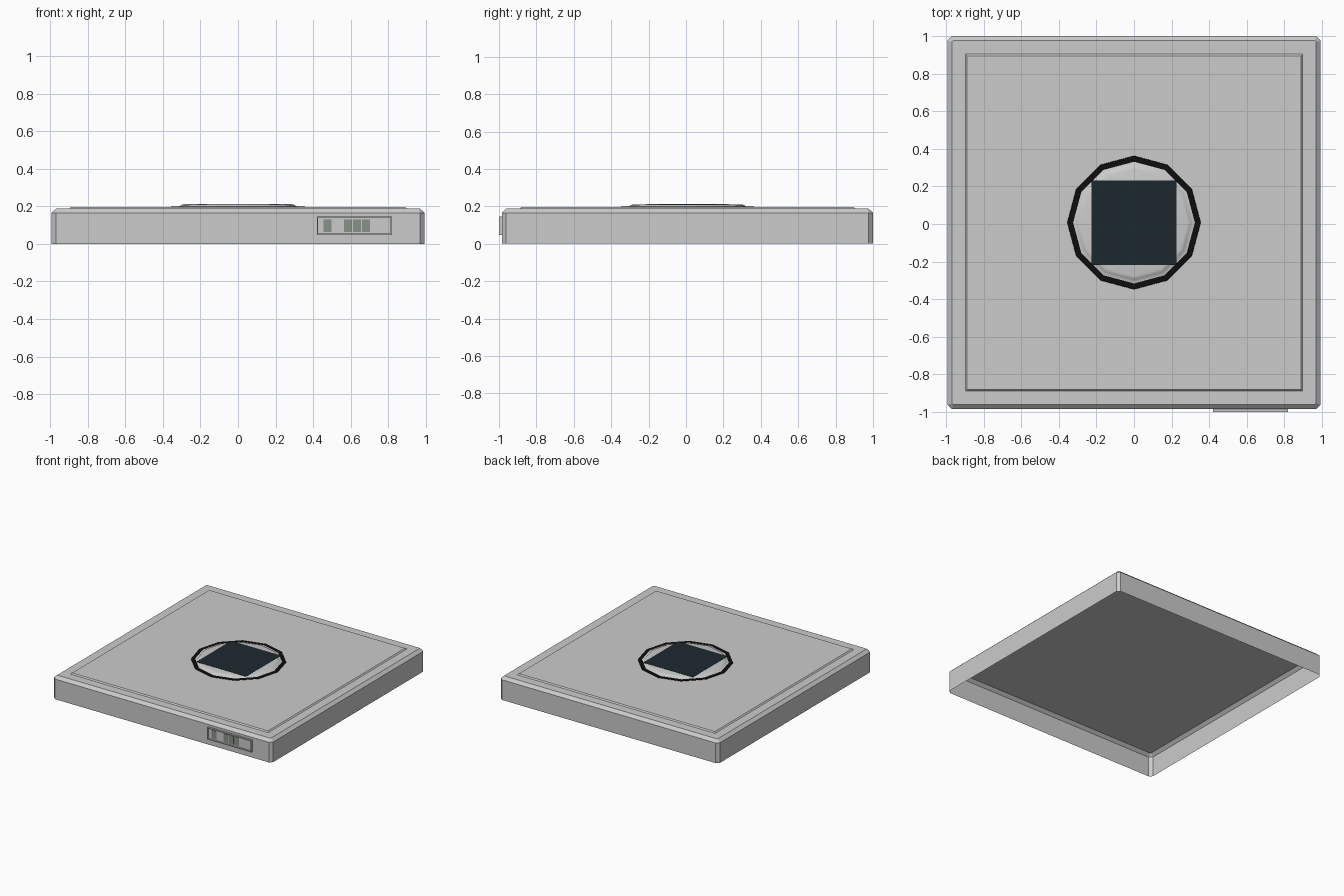
import bpy, bmesh
from math import sin, cos, tau

if "Cube" in bpy.data.objects:
    bpy.data.objects.remove(bpy.data.objects["Cube"])

CY = 0.0075  # the front label makes the body sit slightly back


def finish(name, bm, color=None, smooth=False):
    bmesh.ops.recalc_face_normals(bm, faces=bm.faces)
    me = bpy.data.meshes.new(name)
    bm.to_mesh(me)
    bm.free()
    ob = bpy.data.objects.new(name, me)
    bpy.context.collection.objects.link(ob)
    if smooth:
        for p in me.polygons:
            p.use_smooth = True
    if color:
        mat = bpy.data.materials.new(name + "_colour")
        mat.diffuse_color = (*color, 1)
        mat.use_nodes = True
        mat.node_tree.nodes["Principled BSDF"].inputs["Base Color"].default_value = mat.diffuse_color
        me.materials.append(mat)
    return ob


def loft(name, rings, cap=True, **kw):
    """Skin matching point rings; optionally close the last one."""
    bm = bmesh.new()
    vs = [[bm.verts.new(p) for p in r] for r in rings]
    n = len(vs[0])
    for a, b in zip(vs, vs[1:]):
        for i in range(n):
            j = (i + 1) % n
            bm.faces.new((a[i], a[j], b[j], b[i]))
    if cap:
        bm.faces.new(vs[-1])
    ob = finish(name, bm, **kw)
    # open shells: make the visible top face upward
    if cap and ob.data.polygons[-1].normal.z < 0 and abs(ob.data.polygons[-1].normal.z) > 0.5:
        ob.data.flip_normals()
    return ob


def octagon(h, c, z):
    """Square outline of half size h with corners cut by c."""
    pts = [(h, -h + c), (h, h - c), (h - c, h), (-h + c, h),
           (-h, h - c), (-h, -h + c), (-h + c, -h), (h - c, -h)]
    return [(x, y + CY, z) for x, y in pts]


def square(h, z):
    return [(x * h, y * h + CY, z) for x, y in ((-1, -1), (1, -1), (1, 1), (-1, 1))]


def circle(r, z, n=12):
    return [(r * cos(tau * i / n), r * sin(tau * i / n) + CY, z) for i in range(n)]


def front_rect(x0, x1, z0, z1, y):
    return [(x0, y, z0), (x1, y, z0), (x1, y, z1), (x0, y, z1)]


# Slab body: chamfered shell, open underneath
loft("body_shell", [octagon(0.9925, 0.023, 0), octagon(0.9925, 0.023, 0.165),
                    octagon(0.968, 0.006, 0.188)])

# Raised top panel
loft("top_panel", [square(0.897, 0.188), square(0.888, 0.197)])

# Twelve-sided black ring around the lens
loft("lens_ring", [circle(0.356, 0.1965), circle(0.354, 0.199), circle(0.324, 0.199)],
     cap=False, color=(0.004, 0.004, 0.004))

# Shallow domed lens
loft("lens_dome", [circle(0.326, 0.198), circle(0.31, 0.2),
                   circle(0.303, 0.207), circle(0.285, 0.211)], smooth=True)

# Dark square screen on the lens
loft("lens_screen", [square(0.225, 0.2105), square(0.225, 0.2125)],
     color=(0.012, 0.022, 0.027))

# Front display frame with recessed face
loft("display_frame", [front_rect(0.42, 0.82, 0.048, 0.146, -0.985),
                       front_rect(0.42, 0.82, 0.048, 0.146, -1.0),
                       front_rect(0.427, 0.813, 0.055, 0.139, -1.0),
                       front_rect(0.427, 0.813, 0.055, 0.139, -0.989)])

# Display indicator blocks
for i, x in enumerate((0.455, 0.563, 0.611, 0.66)):
    loft(f"display_block_{i + 1}", [front_rect(x, x + 0.043, 0.064, 0.13, -0.989),
                                    front_rect(x, x + 0.043, 0.064, 0.13, -0.991)],
         color=(0.25, 0.28, 0.25))
